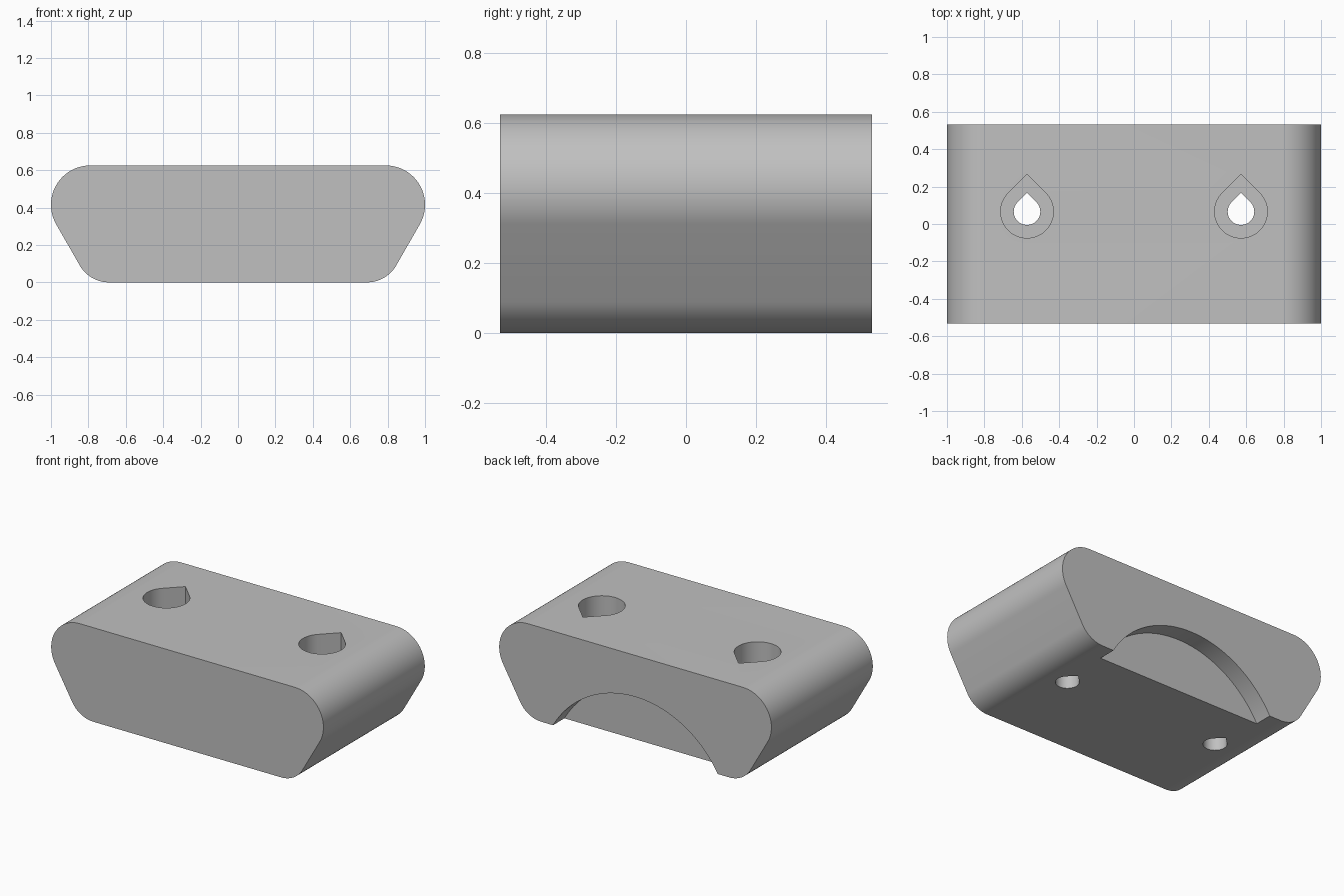
import bpy, bmesh
from math import pi, sin, cos, radians, sqrt

if "Cube" in bpy.data.objects:
    bpy.data.objects.remove(bpy.data.objects["Cube"], do_unlink=True)

HALF_DEPTH = 0.532
HEIGHT = 0.625

grey = bpy.data.materials.new("plain grey")
grey.use_nodes = True
color = (0.53, 0.53, 0.53, 1)
grey.diffuse_color = color
grey.node_tree.nodes["Principled BSDF"].inputs["Base Color"].default_value = color


def arc(cx, cy, r, start, end, steps):
    """Points along an arc, angles in degrees."""
    angles = [radians(start + (end - start) * i / steps) for i in range(steps + 1)]
    return [(cx + r * cos(a), cy + r * sin(a)) for a in angles]


def prism(name, outline, low, high, along_y=False):
    """Extrude an outline along z, or an x-z outline along y."""
    bm = bmesh.new()
    ends = []
    for d in (low, high):
        ends.append([bm.verts.new((u, d, v) if along_y else (u, v, d)) for u, v in outline])
    bm.faces.new(ends[0])
    bm.faces.new(ends[1][::-1])
    for i in range(len(outline)):
        j = (i + 1) % len(outline)
        bm.faces.new((ends[0][i], ends[1][i], ends[1][j], ends[0][j]))
    bmesh.ops.recalc_face_normals(bm, faces=bm.faces)
    mesh = bpy.data.meshes.new(name)
    bm.to_mesh(mesh)
    bm.free()
    mesh.materials.append(grey)
    obj = bpy.data.objects.new(name, mesh)
    bpy.context.collection.objects.link(obj)
    return obj


def teardrop(cx, cy, r):
    """Round hole with a right-angled point towards the back."""
    return arc(cx, cy, r, 135, 405, 48) + [(cx, cy + r * sqrt(2))]


# Body: rounded top corners, sides sloping in to rounded bottom corners
side = arc(0.69, 0.18, 0.18, -90, -30, 16) + arc(0.79, HEIGHT - 0.21, 0.21, -30, 90, 32)
body = prism("clamp_block", side + [(-x, z) for x, z in reversed(side)],
             -HALF_DEPTH, HALF_DEPTH, along_y=True)

# Shallow arched recess in the back face
rise, half_width = 0.35, 0.605
radius = (rise ** 2 + half_width ** 2) / (2 * rise)
cutters = [prism("arch_cutter", arc(0, rise - radius, radius, 0, 360, 128),
                 HALF_DEPTH - 0.12, HALF_DEPTH + 0.1, along_y=True)]

# Teardrop bolt holes with wider pockets for the heads
for x in (-0.572, 0.572):
    cutters.append(prism("bolt_hole_cutter", teardrop(x, 0.066, 0.071), -0.1, HEIGHT + 0.1))
    cutters.append(prism("bolt_head_cutter", teardrop(x, 0.066, 0.141), 0.31, HEIGHT + 0.1))

bpy.ops.object.select_all(action="DESELECT")
bpy.context.view_layer.objects.active = body
body.select_set(True)
for cutter in cutters:
    cutter.hide_render = True
    cut = body.modifiers.new("cut", "BOOLEAN")
    cut.operation = "DIFFERENCE"
    cut.solver = "EXACT"
    cut.object = cutter
    bpy.ops.object.modifier_apply(modifier=cut.name)
    bpy.data.objects.remove(cutter, do_unlink=True)

bpy.ops.object.shade_smooth_by_angle(angle=radians(30))
